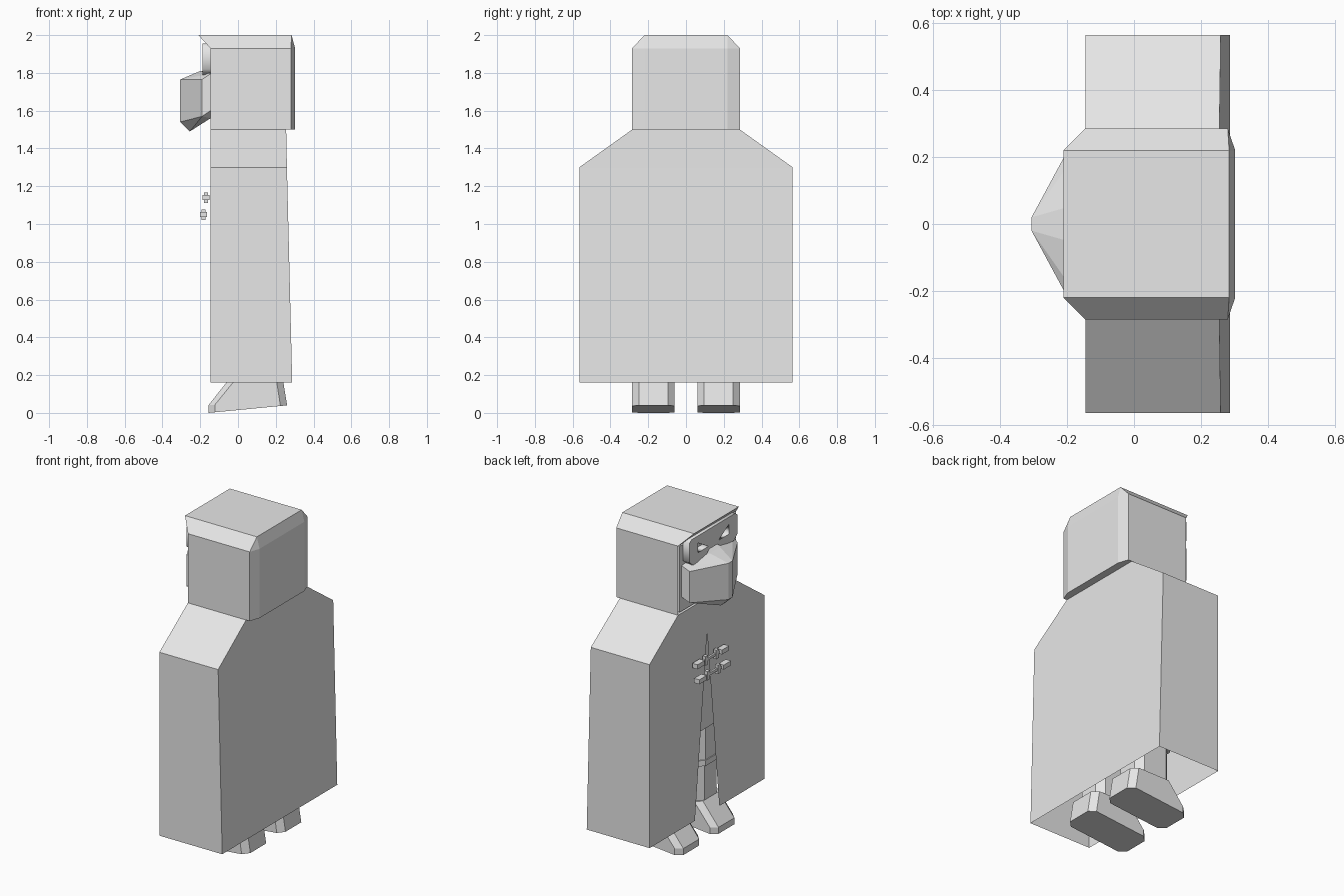
import bpy, bmesh, math
from mathutils import Matrix

if "Cube" in bpy.data.objects:
    bpy.data.objects.remove(bpy.data.objects["Cube"])

grey = bpy.data.materials.new("plain grey")
grey.diffuse_color = (0.8, 0.8, 0.8, 1)
grey.use_nodes = True
grey.node_tree.nodes["Principled BSDF"].inputs["Base Color"].default_value = grey.diffuse_color


def finish(name, bm):
    me = bpy.data.meshes.new(name)
    bmesh.ops.recalc_face_normals(bm, faces=bm.faces)
    bm.to_mesh(me)
    bm.free()
    me.materials.append(grey)
    ob = bpy.data.objects.new(name, me)
    bpy.context.collection.objects.link(ob)
    return ob


def polys(name, verts, faces):
    bm = bmesh.new()
    vs = [bm.verts.new(v) for v in verts]
    for f in faces:
        bm.faces.new([vs[i] for i in f])
    return finish(name, bm)


def hull(name, pts):
    bm = bmesh.new()
    for p in pts:
        bm.verts.new(p)
    bmesh.ops.convex_hull(bm, input=bm.verts)
    bmesh.ops.dissolve_limit(bm, angle_limit=math.radians(1), verts=bm.verts, edges=bm.edges)
    return finish(name, bm)


def both(pts):
    return [(x, s * y, z) for x, y, z in pts for s in (1, -1)]


def prism(name, x0, x1, y0, y1, z0, z1, c=0.0):
    """Upright box with vertical corners cut by c."""
    ring = octagon(x0, x1, y0, y1, c)
    return hull(name, [(x, y, z) for x, y in ring for z in (z0, z1)])


def octagon(x0, x1, y0, y1, c):
    if c == 0:
        return [(x, y) for x in (x0, x1) for y in (y0, y1)]
    return [p for x, dx in ((x0, c), (x1, -c)) for y, dy in ((y0, c), (y1, -c))
            for p in ((x + dx, y), (x, y + dy))]


# Cloak: open shell, front slit, back flaring towards the hem
F, W, N, HEM, SH, TOP = -0.145, 0.565, 0.285, 0.16, 1.30, 1.50
half = [(F, 0, 1.29), (F, .12, HEM), (F, W, HEM), (F, W, SH), (F, N, TOP), (F, 0, TOP),
        (.287, W, HEM), (.259, W, SH), (.255, N, TOP),
        (.255, 0, TOP), (.259, 0, SH), (.287, 0, HEM)]
verts = half + [(x, -y, z) for x, y, z in half]
faces = [(0, 1, 2, 3, 4, 5), (2, 6, 7, 3), (3, 7, 8, 4), (6, 11, 10, 7), (7, 10, 9, 8)]
faces += [tuple(i + 12 for i in reversed(f)) for f in faces]
cloak = polys("cloak", verts, faces)
bm = bmesh.new()
bm.from_mesh(cloak.data)
bmesh.ops.remove_doubles(bm, verts=bm.verts, dist=1e-4)
bmesh.ops.recalc_face_normals(bm, faces=bm.faces)
bm.to_mesh(cloak.data)
bm.free()

# Hood: chamfered back, sloping crown with a brow, open at the face
ring = [(F, -N), (.28, -N), (.302, -.22), (.302, .22), (.28, N), (F, N)]
verts = [(x, y, z) for z in (TOP, 1.93) for x, y in ring]
verts += [(-.21, -.22, 2), (.284, -.22, 2), (.284, .22, 2), (-.21, .22, 2)]
faces = [(i, i + 1, i + 7, i + 6) for i in range(5)]
faces += [(0, 1, 2, 3, 4, 5), (6, 7, 13, 12), (7, 8, 13), (8, 9, 14, 13), (9, 10, 14),
          (10, 11, 15, 14), (12, 13, 14, 15), (6, 12, 15, 11)]
polys("hood", verts, faces)

# Head, torso under the cloak
prism("head", -.142, .22, -.265, .265, 1.51, 1.92)
prism("torso", -.09, .18, -.27, .27, .65, 1.48, .03)

# Pointed lower face mask
hull("lower_mask", both([
    (F, .25, 1.60), (F, .25, 1.795), (-.19, .235, 1.57), (-.19, .235, 1.765),
    (-.306, .02, 1.54), (-.306, .02, 1.765), (-.20, .05, 1.81), (F, .1, 1.81),
    (-.255, .02, 1.49), (F, .20, 1.56)]))

# Upper mask plate with two cut-out eyes
cu = bpy.data.curves.new("eye_mask", 'CURVE')
cu.dimensions, cu.fill_mode, cu.extrude = '2D', 'BOTH', .022
right = [(.04, 1.83), (.08, 1.80), (.20, 1.79), (.235, 1.82), (.235, 1.94), (.215, 1.955)]
outline = right + [(-y, z) for y, z in reversed(right)]
eye = [(.05, 1.85), (.15, 1.85), (.15, 1.91)]
for loop in (outline, eye, [(-y, z) for y, z in eye]):
    sp = cu.splines.new('POLY')
    sp.points.add(len(loop) - 1)
    for p, (y, z) in zip(sp.points, loop):
        p.co = (y, z, 0, 1)
    sp.use_cyclic_u = True
cu.materials.append(grey)
mask = bpy.data.objects.new("eye_mask", cu)
bpy.context.collection.objects.link(mask)
mask.matrix_world = Matrix(((0, 0, 1, -.167), (1, 0, 0, 0), (0, 1, 0, 0), (0, 0, 0, 1)))
bpy.context.view_layer.objects.active = mask
mask.select_set(True)
bpy.ops.object.convert(target='MESH')

# Cloak clasps: a cord with a knob and a toggle on each side
for n, (x, z) in enumerate(((-.17, 1.14), (-.182, 1.05))):
    prism(f"clasp_cord_{n}", x - .006, x + .006, -.08, .08, z - .008, z + .008)
    for s in (1, -1):
        y = sorted((s * .085, s * .155))
        prism(f"clasp_toggle_{n}", x - .018, x + .018, *y, z - .014, z + .014)
        k = sorted((s * .04, s * .065))
        prism(f"clasp_knob_{n}", x - .01, x + .01, *k, z - .028, z + .028)

# Legs and boots
for s, side in ((1, "left"), (-1, "right")):
    def ys(a, b):
        return sorted((s * a, s * b))
    prism(side + "_shin", -.05, .19, *ys(.07, .27), .16, .40, .04)
    prism(side + "_knee_band", -.065, .205, *ys(.06, .28), .395, .43, .04)
    prism(side + "_thigh", -.06, .19, *ys(.065, .275), .43, .66, .04)
    sole = octagon(-.157, .26, *ys(.06, .285), .035)
    cuff = octagon(-.05, .238, *ys(.06, .285), .035)
    tilt = [(x, y, .04 * (x + .157) / .417) for x, y in sole]
    hull(side + "_boot", tilt + [(x, y, z + .04) for x, y, z in tilt if x < -.1]
         + [(x, y, .175) for x, y in cuff])
